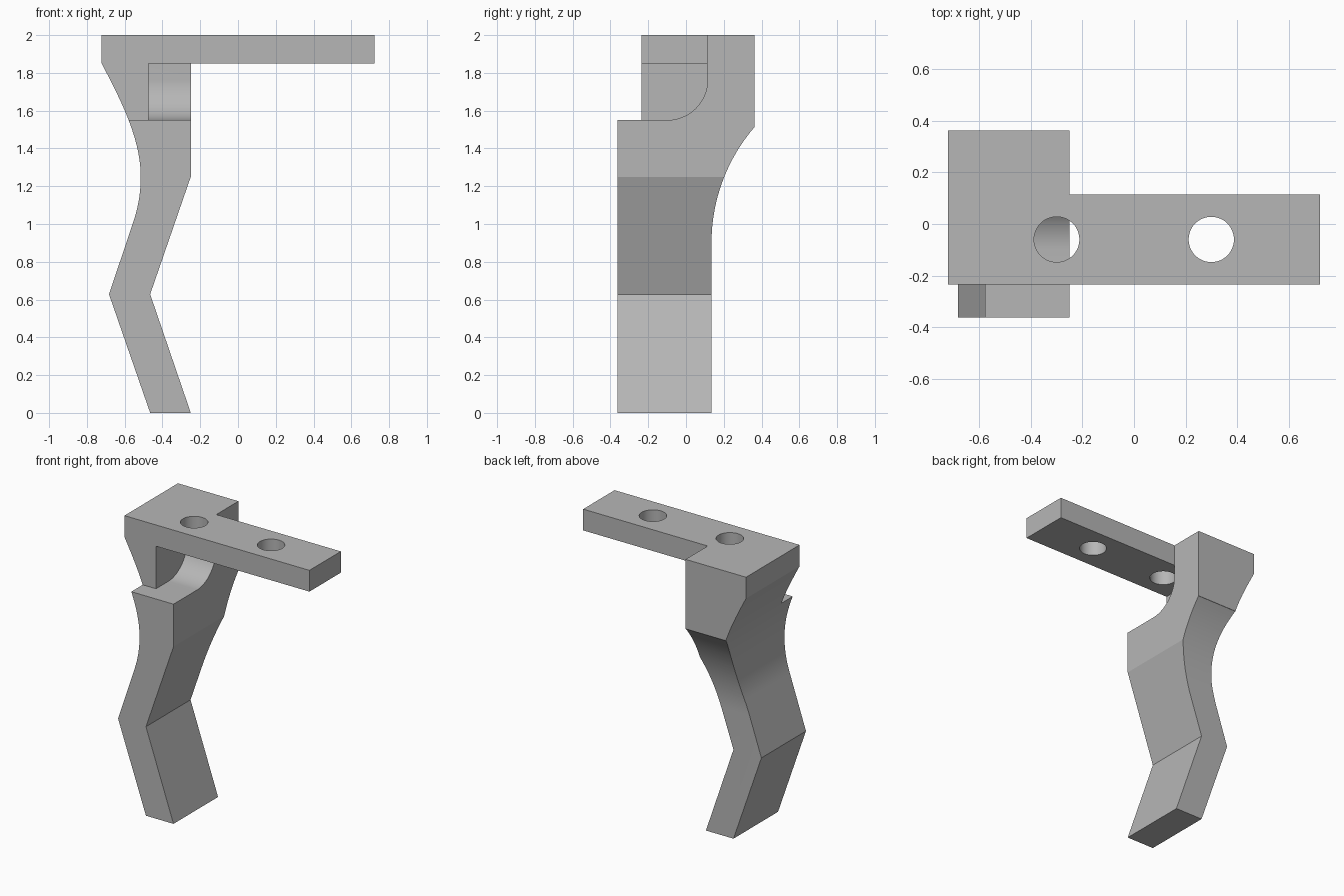
import bpy
import bmesh
import math
from mathutils import Vector
from mathutils.geometry import interpolate_bezier

cube = bpy.data.objects.get("Cube")
if cube:
    bpy.data.objects.remove(cube, do_unlink=True)

grey = bpy.data.materials.new("plain grey")
grey.use_nodes = True
grey.diffuse_color = (0.47, 0.47, 0.47, 1)
grey.node_tree.nodes["Principled BSDF"].inputs["Base Color"].default_value = grey.diffuse_color


def prism(name, outline, axis, start, end):
    """Extrude a 2D outline along one axis (0 = x, 1 = y, 2 = z)."""
    def place(p, depth):
        co = list(p)
        co.insert(axis, depth)
        return co
    bm = bmesh.new()
    face = bm.faces.new([bm.verts.new(place(p, start)) for p in outline])
    made = bmesh.ops.extrude_face_region(bm, geom=[face])["geom"]
    for v in made:
        if isinstance(v, bmesh.types.BMVert):
            v.co[axis] = end
    bmesh.ops.recalc_face_normals(bm, faces=bm.faces[:])
    mesh = bpy.data.meshes.new(name)
    bm.to_mesh(mesh)
    bm.free()
    mesh.materials.append(grey)
    obj = bpy.data.objects.new(name, mesh)
    bpy.context.collection.objects.link(obj)
    return obj


def curve(a, b, c, d, steps=20):
    pts = interpolate_bezier(*[Vector((*p, 0)) for p in (a, b, c, d)], steps)
    return [(p.x, p.y) for p in pts]


def arc(cx, cy, r, a0, a1, steps):
    angles = [math.radians(a0 + (a1 - a0) * i / steps) for i in range(steps + 1)]
    return [(cx + r * math.cos(a), cy + r * math.sin(a)) for a in angles]


def combine(target, other, operation):
    mod = target.modifiers.new(operation.title(), 'BOOLEAN')
    mod.object, mod.operation, mod.solver = other, operation, 'EXACT'
    bpy.context.view_layer.objects.active = target
    bpy.ops.object.modifier_apply(modifier=mod.name)
    bpy.data.objects.remove(other, do_unlink=True)


# Front outline: bent leg, curved neck and top arm
inner, top_edge, under = -0.25, 2.0, 1.85
lower_neck = curve((-0.558, 1.0), (-0.53, 1.08), (-0.515, 1.16), (-0.515, 1.25))
upper_neck = curve((-0.515, 1.25), (-0.515, 1.45), (-0.617, 1.65), (-0.722, under))
front = [(-0.465, 0), (-0.683, 0.628)] + lower_neck + upper_neck[1:] + [
    (-0.722, top_edge), (0.722, top_edge), (0.722, under), (inner, under),
    (inner, 1.25), (-0.465, 0.628), (inner, 0)]
bracket = prism("bracket", front, 1, -0.6, 0.6)

# Side outline: front step and swept back
back_sweep = arc(0.135 + 0.939, 0.9, 0.939, 180, 139.5, 24)
side = [(-0.362, 0), (0.135, 0)] + back_sweep + [
    (0.362, 1.51), (0.362, top_edge), (-0.235, top_edge), (-0.235, 1.55), (-0.362, 1.55)]
combine(bracket, prism("side_shape", side, 0, -1, 1), 'INTERSECT')

# Narrow the arm at the back
combine(bracket, prism("arm_trim", [(inner, 0.115), (1, 0.115), (1, 1), (inner, 1)],
                       2, 1.8, 2.2), 'DIFFERENCE')

# Rounded slot below the arm
slot = [(-0.6, 1.55)] + arc(-0.1, 1.765, 0.215, -90, 0, 24) + [(0.115, under), (-0.6, under)]
combine(bracket, prism("slot", slot, 0, -0.475, -0.1), 'DIFFERENCE')

# Two screw holes through the arm
for x in (-0.3, 0.3):
    ring = arc(x, -0.06, 0.088, 0, 360, 48)[:-1]
    combine(bracket, prism("hole", ring, 2, 1.8, 2.2), 'DIFFERENCE')

bpy.ops.object.select_all(action='DESELECT')
bracket.select_set(True)
bpy.context.view_layer.objects.active = bracket
bpy.ops.object.shade_smooth_by_angle(angle=math.radians(15))
